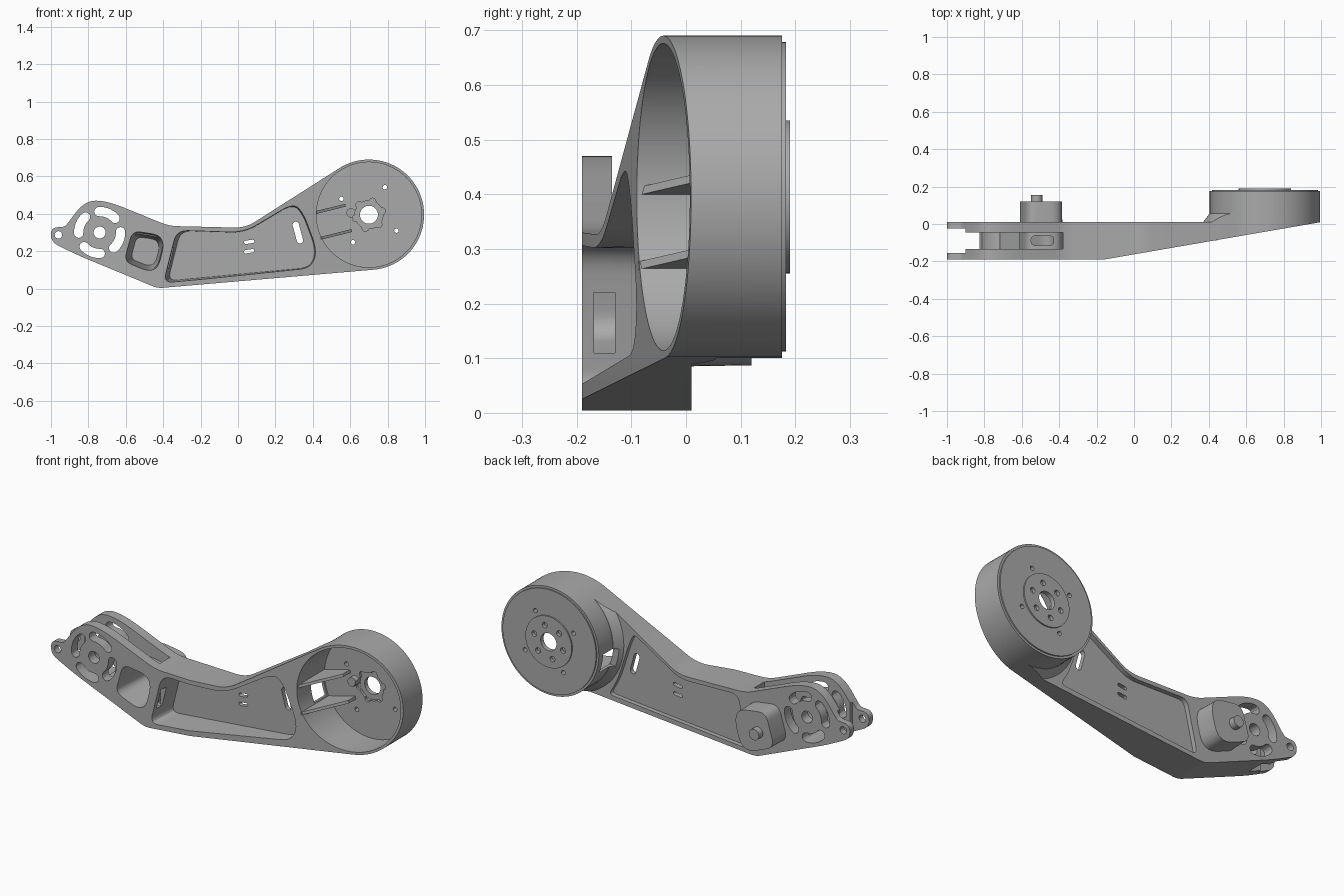
import bpy, bmesh
from math import sin, cos, pi, radians
from mathutils import Matrix, Vector

cube = bpy.data.objects.get("Cube")
if cube:
    bpy.data.objects.remove(cube)

grey = bpy.data.materials.new("machined grey")
grey.use_nodes = True
grey.diffuse_color = (0.4, 0.4, 0.4, 1)
grey.node_tree.nodes["Principled BSDF"].inputs["Base Color"].default_value = (0.4, 0.4, 0.4, 1)

HUB = (0.70, 0.395)
PIVOT = (-0.74, 0.30)


def rounded(corners, r=None, steps=6):
    """Polygon with softened corners; each corner is (x, z, radius)."""
    pts = [Vector(c[:2]) for c in corners]
    out = []
    for i, p in enumerate(pts):
        rad = corners[i][2] if r is None else r
        a, b = pts[i - 1] - p, pts[(i + 1) % len(pts)] - p
        if rad == 0:
            out.append(p)
            continue
        s = p + a.normalized() * min(rad, a.length * 0.48)
        e = p + b.normalized() * min(rad, b.length * 0.48)
        for k in range(steps + 1):
            t = k / steps
            out.append(s * (1 - t) ** 2 + p * 2 * t * (1 - t) + e * t * t)
    return out


def prism(name, outline, lo, hi, taper=1.0, axis="y"):
    """Extrude an outline between two depths, scaling the far end by taper."""
    bm = bmesh.new()
    mid = sum((Vector(p) for p in outline), Vector((0, 0))) / len(outline)
    rings = []
    for d, s in ((lo, 1.0), (hi, taper)):
        ring = []
        for p in outline:
            u, v = mid + (Vector(p) - mid) * s
            ring.append(bm.verts.new((u, d, v) if axis == "y" else (u, v, d)))
        rings.append(ring)
    n = len(outline)
    bm.faces.new(rings[0])
    bm.faces.new(rings[1][::-1])
    for i in range(n):
        j = (i + 1) % n
        bm.faces.new((rings[0][i], rings[1][i], rings[1][j], rings[0][j]))
    bmesh.ops.recalc_face_normals(bm, faces=bm.faces)
    mesh = bpy.data.meshes.new(name)
    bm.to_mesh(mesh)
    bm.free()
    obj = bpy.data.objects.new(name, mesh)
    bpy.context.collection.objects.link(obj)
    return obj


def circle(c, r, n=32):
    return [(c[0] + r * cos(2 * pi * i / n), c[1] + r * sin(2 * pi * i / n)) for i in range(n)]


def polar(c, r, deg):
    return (c[0] + r * cos(radians(deg)), c[1] + r * sin(radians(deg)))


def disc(name, c, r, lo, hi, n=32, taper=1.0):
    return prism(name, circle(c, r, n), lo, hi, taper)


def stadium(c, length, width, deg):
    """Round-ended slot outline."""
    pts = []
    for end in (0, 180):
        e = polar(c, (length - width) / 2, deg + end)
        pts += [polar(e, width / 2, deg + end - 90 + 22.5 * k) for k in range(9)]
    return pts


def arc_slot(c, r, w, mid, half):
    """Curved slot outline about a centre."""
    pts = [polar(c, r + w, mid - half + half * k / 5) for k in range(11)]
    e = polar(c, r, mid + half)
    pts += [polar(e, w, mid + half + 30 * k) for k in range(1, 6)]
    pts += [polar(c, r - w, mid + half - half * k / 5) for k in range(11)]
    e = polar(c, r, mid - half)
    pts += [polar(e, w, mid - half + 180 + 30 * k) for k in range(1, 6)]
    return pts


def combine(target, tool, op):
    tool.hide_render = True
    mod = target.modifiers.new(op, "BOOLEAN")
    mod.operation, mod.object, mod.solver = op, tool, "EXACT"
    bpy.context.view_layer.objects.active = target
    bpy.ops.object.modifier_apply(modifier=mod.name)
    bpy.data.objects.remove(tool)


def add(tool):
    combine(body, tool, "UNION")


def cut(tool):
    combine(body, tool, "DIFFERENCE")


# Arm blank with pointed lug end
arm = rounded([(-1, .327, .04), (-.925, .33, .02), (-.82, .47, .09), (-.70, .47, .1),
               (-.37, .335, .05), (.04, .325, .06), (.542, .644, 0), (.724, .101, 0),
               (-.43, .002, .03), (-.86, .18, .06), (-1, .25, .04)])
body = prism("leg_link", arm, -0.19, 0.01)

# Drum, its flared root and back plates
flare = disc("flare", HUB, 0.345, -0.01, 0.055, 96, 0.86)
combine(flare, prism("trim", arm, -0.3, 0.3), "INTERSECT")
add(flare)
add(disc("drum", HUB, 0.295, -0.188, 0.176, 96))
add(disc("drum_back", HUB, 0.283, 0.15, 0.183, 96))
add(disc("hub_plate", HUB, 0.14, 0.15, 0.19, 64))

# Fork gap between the two pivot plates, thinner at the lugs
cut(prism("gap", [(-.38, .6), (-.38, .05), (-.80, .205), (-.87, .1), (-1.1, .1), (-1.1, .6)],
          -0.135, -0.045))
cut(prism("lug_gap", [(-.9, .6), (-.9, .1), (-1.1, .1), (-1.1, .6)], -0.155, -0.025))

# Hollow boss and its pin
boss = [(-.57, .325), (-.40, .30), (-.375, .235), (-.41, .10), (-.47, .075), (-.625, .14)]
add(prism("boss", rounded(boss, 0.05), -0.16, 0.12, 0.96))
add(disc("pin", (-.52, .20), 0.03, 0.11, 0.155, 24))

# Sloped front face
cut(prism("slope", [(-.16, -.19), (1.01, .012), (1.2, .045), (1.2, -.5), (-.16, -.5)],
          -0.2, 1.0, axis="z"))

# Drum interior and arm pockets
cut(disc("drum_inside", HUB, 0.281, -0.4, 0.15, 96))
pocket = rounded([(-.33, .312, .06), (.03, .30, .08), (.305, .465, .08), (.36, .40, .05),
                  (.435, .20, .08), (.40, .105, .06), (-.40, .03, .05)])
cut(prism("front_pocket", pocket, -0.20, -0.04, 0.95))
back = rounded([(-.32, .312, .04), (.03, .303, .06), (.31, .475, .03), (.343, .40, .06),
                (.405, .20, .08), (.46, .105, .03), (-.385, .03, .04)])
cut(prism("back_recess", back, 0.02, -0.015))
well = [(-.565, .31), (-.42, .288), (-.395, .235), (-.425, .115), (-.475, .09), (-.61, .145)]
cut(prism("boss_well", rounded(well, 0.045), -0.2, 0.10, 0.72))

# Cable windows in the boss and pocket walls
cut(prism("side_window", rounded([(-.45, -.168), (-.30, -.168), (-.30, -.13), (-.45, -.13)], 0),
          0.11, 0.22, axis="z"))
cut(prism("top_window", rounded([(-.55, -.115), (-.43, -.115), (-.43, -.062), (-.55, -.062)], .025),
          0.22, 0.34, axis="z"))

# Pivot plate openings
for deg in (67, 157, 247, 337):
    cut(prism("arc_slot", arc_slot(PIVOT, 0.112, 0.025, deg, 25), -0.3, 0.1))
cut(disc("pivot_hole", PIVOT, 0.032, -0.3, 0.1))
cut(disc("lug_hole", (-.96, .287), 0.02, -0.3, 0.1, 20))

# Web slots
cut(prism("long_slot", stadium((.32, .30), 0.12, 0.034, 105), -0.3, 0.1))
for z in (0.25, 0.20):
    cut(prism("small_slot", stadium((.06, z), 0.055, 0.018, 8), -0.3, 0.1))

# Tapered ribs from drum wall to hub
for z in (0.398, 0.262):
    rib = prism("rib", [(0, -.088), (.17, .09), (.17, .16), (0, .16)], 0, 0.015, axis="z")
    x = 0.412 if z > 0.3 else 0.445
    rib.matrix_world = Matrix.Translation((x, 0, z)) @ Matrix.Rotation(radians(-14), 4, "Y")
    add(rib)
cut(prism("drum_window", [(.36, .375), (.38, .275), (.49, .29), (.47, .40)], 0.03, 0.14))

# Hub bore, lobed seat and bolt holes
add(disc("sensor_post", (.605, .405), 0.025, 0.12, 0.16, 20))
cut(disc("hub_seat", HUB, 0.075, 0.1, 0.165, 48))
for k in range(6):
    spot = polar(HUB, 0.073, 60 * k + 15)
    cut(disc("seat_lobe", spot, 0.018, 0.1, 0.164, 16))
    cut(disc("bolt_hole", polar(HUB, 0.09, 60 * k + 15), 0.015, 0.172, 0.3, 16))
cut(disc("bore", HUB, 0.048, 0.0, 0.3, 40))
for deg in (60, 150, 240, 330):
    cut(disc("small_hole", polar(HUB, 0.17, deg), 0.012, 0.0, 0.3, 16))

# Finish
body.data.materials.clear()
body.data.materials.append(grey)
for face in body.data.polygons:
    face.material_index = 0
bpy.ops.object.select_all(action="DESELECT")
body.select_set(True)
bpy.context.view_layer.objects.active = body
bpy.ops.object.shade_smooth_by_angle(angle=radians(25))
